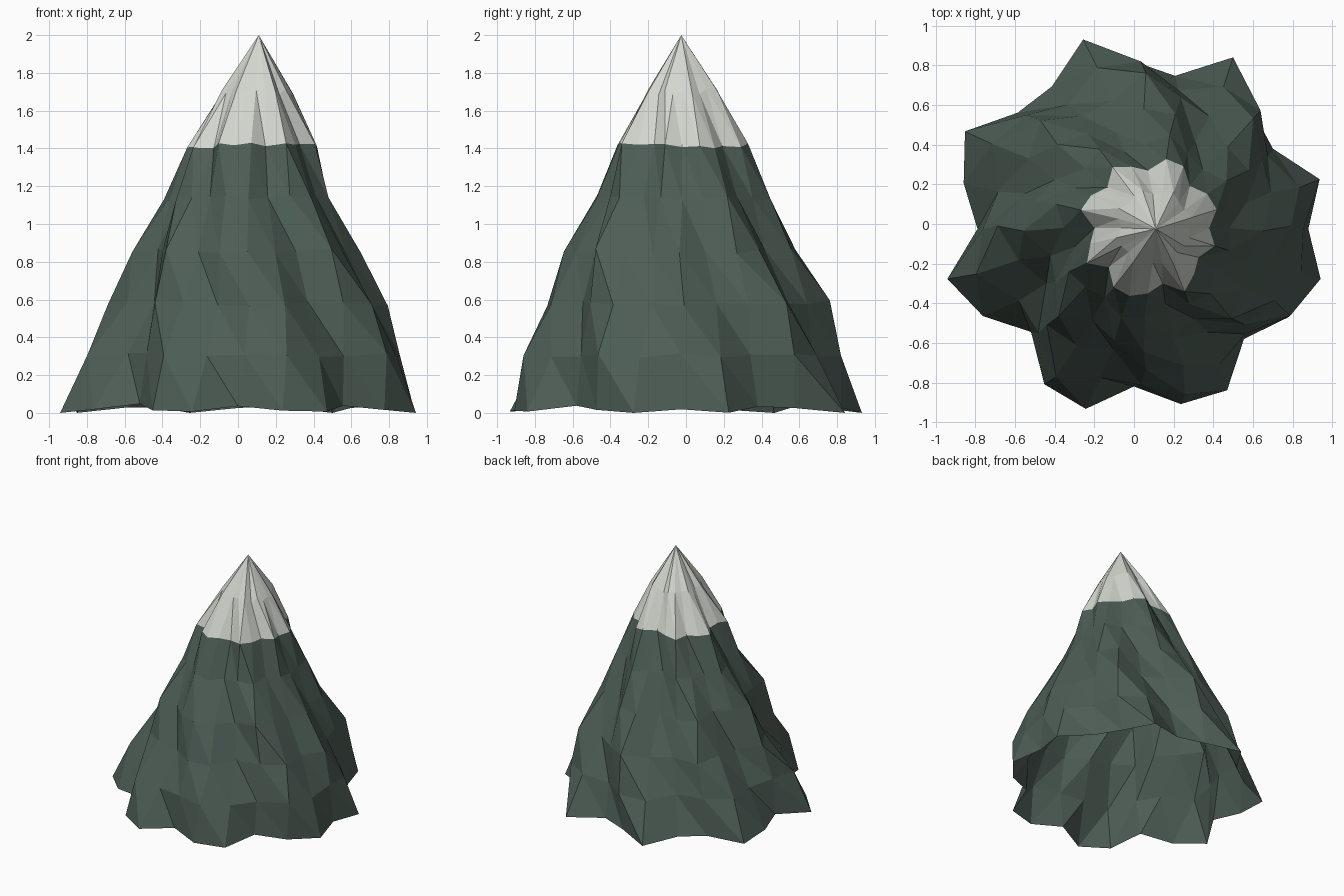
import bpy, bmesh, math, random

if "Cube" in bpy.data.objects:
    bpy.data.objects.remove(bpy.data.objects["Cube"])
random.seed(4)


def material(name, rgb):
    m = bpy.data.materials.new(name)
    m.diffuse_color = (*rgb, 1)
    m.use_nodes = True
    m.node_tree.nodes["Principled BSDF"].inputs["Base Color"].default_value = m.diffuse_color
    return m


N = 24
# Ridge and valley radii around the foot and around the snow line (15 degree steps)
FOOT = [.88, .97, .81, .845, 1.0, .80, .845, .99, .83, .83, .985, .89,
        .79, .975, .88, .735, .905, .94, .795, .915, .94, .785, .895, .975]
SNOW = [.31, .36, .345, .30, .36, .36, .29, .32, .355, .29, .33, .35,
        .27, .30, .355, .28, .345, .355, .33, .29, .37, .33, .295, .35]
# Rings: height, mean radius, centre x, centre y
RINGS = [(0, .88, 0, -.025), (.305, .80, .035, -.03), (.58, .685, .06, -.01),
         (.857, .565, .05, -.035), (1.14, .43, .055, -.02),
         (1.415, .325, .07, -.02), (1.70, .185, .095, -.02)]
SNOW_RING = 5
TWIST = 2.3            # sectors the ridges wind round between foot and snow


def sample(ring, x):
    """Smooth periodic lookup between the ring's values."""
    j = math.floor(x)
    f = x - j
    a, b, c, d = (ring[(j + o) % N] for o in (-1, 0, 1, 2))
    return b + .5 * f * (c - a + f * (2*a - 5*b + 4*c - d + f * (3*(b - c) + d - a)))


bm = bmesh.new()
rings = []
for i, (z, mean, cx, cy) in enumerate(RINGS):
    t = i / SNOW_RING
    w = min(t, 1)
    ring = []
    for k in range(N):
        shape = ((1 - w) * sample(FOOT, k + TWIST * t) / .88
                 + w * sample(SNOW, k - TWIST * (1 - t)) / .325)
        a = math.radians(15 * k)
        zz = z + random.uniform(-.015, .015)
        if i == 0:
            zz = max(0, (.975 - FOOT[k]) * .2)      # valleys lift off the ground
        r = mean * shape
        ring.append(bm.verts.new((cx + r * math.cos(a), cy + r * math.sin(a), zz)))
    rings.append(ring)
peak = bm.verts.new((.11, -.025, 2))

# Slopes: triangulated bands, snow above the snow line, open underneath
for i in range(len(rings) - 1):
    lo, hi = rings[i], rings[i + 1]
    for k in range(N):
        n = (k + 1) % N
        for tri in ((lo[k], lo[n], hi[k]), (lo[n], hi[n], hi[k])):
            bm.faces.new(tri).material_index = int(i >= SNOW_RING)
for k in range(N):
    bm.faces.new((rings[-1][k], rings[-1][(k + 1) % N], peak)).material_index = 1

mesh = bpy.data.meshes.new("mountain")
bm.to_mesh(mesh)
bm.free()
mesh.materials.append(material("dark green rock", (.075, .11, .092)))
mesh.materials.append(material("snow", (.65, .68, .62)))
bpy.context.collection.objects.link(bpy.data.objects.new("mountain", mesh))
